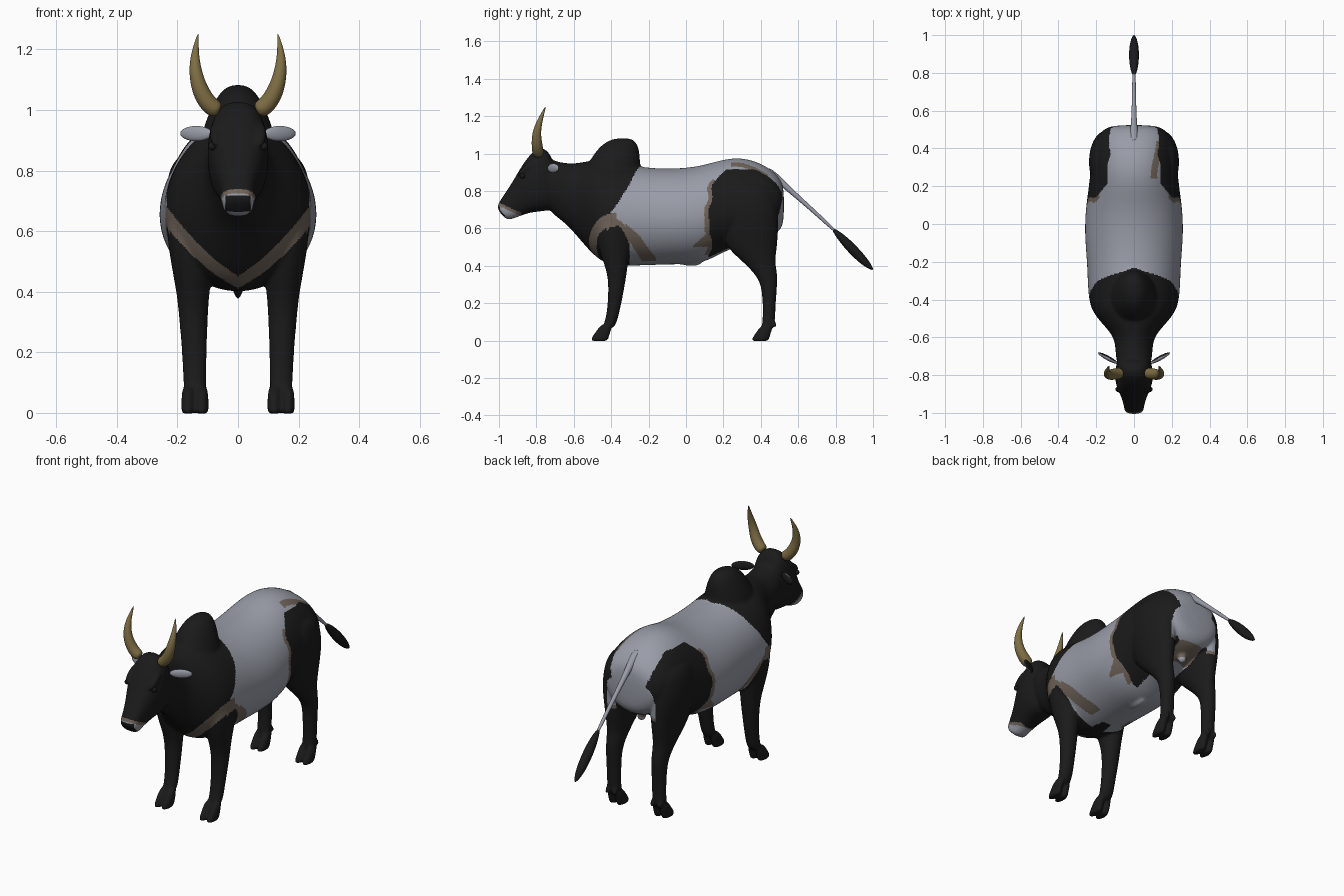
import bpy, bmesh, math
from mathutils import Vector, Matrix

if "Cube" in bpy.data.objects:
    bpy.data.objects.remove(bpy.data.objects["Cube"])


def material(name, rgb):
    m = bpy.data.materials.new(name)
    m.diffuse_color = (*rgb, 1)
    m.use_nodes = True
    m.node_tree.nodes["Principled BSDF"].inputs["Base Color"].default_value = m.diffuse_color
    return m


BLACK = material("black_coat", (0.0105, 0.0105, 0.0105))
GREY = material("grey_coat", (0.32, 0.335, 0.39))
BROWN = material("brown_coat", (0.165, 0.13, 0.105))
HORN = material("horn_tan", (0.21, 0.155, 0.058))


def loft(bm, rings):
    """Skin a list of point rings and cap both ends."""
    vs = [[bm.verts.new(p) for p in r] for r in rings]
    n = len(vs[0])
    for a, b in zip(vs, vs[1:]):
        for i in range(n):
            j = (i + 1) % n
            bm.faces.new((a[i], a[j], b[j], b[i]))
    bm.faces.new(vs[0])
    bm.faces.new(vs[-1])


def angles(n):
    return [2 * math.pi * i / n for i in range(n)]


def section(top, bot, w, mid, p=1.0, n=20):
    """Cross-section between a top and a bottom (y, z) point, widest at mid; p < 1 is boxier."""
    t, b = Vector((0, *top)), Vector((0, *bot))
    m = b.lerp(t, mid)
    ring = []
    for a in angles(n):
        c, s = (math.copysign(abs(f(a)) ** p, f(a)) for f in (math.cos, math.sin))
        ring.append(m + Vector((w * c, 0, 0)) + ((t - m) * s if s > 0 else (m - b) * s))
    return ring


def flat_ring(x, y, z, rx, ry, n=14):
    return [(x + rx * math.cos(a), y + ry * math.sin(a), z) for a in angles(n)]


def tube(bm, pts, ref, n=12):
    """Tapered tube through (x, y, z, radius) points."""
    P = [Vector(p[:3]) for p in pts]
    rings = []
    for i, p in enumerate(P):
        t = (P[min(i + 1, len(P) - 1)] - P[max(i - 1, 0)]).normalized()
        u = (ref - t * ref.dot(t)).normalized()
        v = t.cross(u)
        rings.append([p + (u * math.cos(a) + v * math.sin(a)) * pts[i][3] for a in angles(n)])
    loft(bm, rings)


def finish(name, bm, mats, subsurf=0):
    bmesh.ops.recalc_face_normals(bm, faces=bm.faces)
    me = bpy.data.meshes.new(name)
    bm.to_mesh(me)
    bm.free()
    for m in mats:
        me.materials.append(m)
    for p in me.polygons:
        p.use_smooth = True
    ob = bpy.data.objects.new(name, me)
    bpy.context.scene.collection.objects.link(ob)
    if subsurf:
        ob.modifiers.new("Subsurf", 'SUBSURF').levels = subsurf
        ob.modifiers["Subsurf"].render_levels = subsurf
    return ob


X, Y = Vector((1, 0, 0)), Vector((0, 1, 0))
bm = bmesh.new()

# trunk and neck: y, bottom z, top z, half width, height of widest point
trunk = [(-.76, .72, .99, .088, .87), (-.70, .665, .96, .098, .85), (-.64, .62, .95, .10, .81),
         (-.59, .565, .95, .115, .77), (-.54, .505, .96, .158, .73), (-.48, .44, .97, .213, .69),
         (-.42, .405, .965, .24, .67), (-.33, .395, .95, .248, .66), (-.20, .40, .925, .252, .66),
         (-.05, .405, .922, .266, .65), (.08, .405, .937, .26, .66), (.18, .46, .968, .245, .68),
         (.27, .50, .984, .235, .70), (.36, .53, .968, .225, .72), (.44, .55, .93, .21, .74),
         (.50, .58, .875, .17, .74), (.525, .63, .82, .11, .73)]
loft(bm, [section((y, t), (y, b), w, (m - b) / (t - b)) for y, b, t, w, m in trunk])

# head: top point, bottom point, half width
head = [((-.72, 1.01), (-.65, .77), .07), ((-.785, 1.045), (-.70, .70), .095),
        ((-.85, .98), (-.76, .69), .106), ((-.895, .907), (-.83, .685), .09),
        ((-.938, .832), (-.88, .668), .068), ((-.98, .77), (-.92, .652), .055),
        ((-1.008, .728), (-.95, .645), .053), ((-1.008, .70), (-.97, .655), .042)]
loft(bm, [section(t, b, w, .55, .8) for t, b, w in head])

# shoulder hump: y, z, half width, half length
hump = [(-.41, .82, .15, .19), (-.39, .92, .125, .152), (-.375, .98, .103, .132),
        (-.36, 1.03, .08, .112), (-.345, 1.07, .05, .075), (-.335, 1.083, .02, .03)]
loft(bm, [flat_ring(0, y, z, rx, ry) for y, z, rx, ry in hump])

# legs: x, y, z, half width, half depth
fore = [(.15, -.38, .78, .07, .09), (.155, -.385, .65, .086, .11), (.155, -.385, .55, .078, .10),
        (.151, -.38, .45, .064, .076), (.148, -.37, .38, .054, .058), (.147, -.37, .30, .048, .045),
        (.144, -.382, .20, .042, .038), (.143, -.395, .12, .040, .033), (.142, -.418, .06, .039, .036)]
hind = [(.13, .32, .86, .07, .13), (.145, .32, .79, .092, .165), (.148, .33, .68, .097, .172),
        (.147, .34, .58, .082, .157), (.145, .35, .50, .067, .142), (.145, .39, .42, .052, .087),
        (.143, .433, .35, .044, .060), (.143, .445, .29, .042, .043), (.142, .445, .20, .040, .036),
        (.142, .444, .12, .039, .034), (.142, .435, .06, .039, .036)]
for s in (-1, 1):
    for leg, hy in ((fore, -.42), (hind, .44)):
        loft(bm, [flat_ring(s * x, y, z, rx, ry) for x, y, z, rx, ry in leg])
        for dx in (-.023, .023):  # cloven hoof toes, and dewclaws behind
            x = s * (.142 + dx)
            loft(bm, [flat_ring(x, hy + dy, z, rx, ry) for dy, z, rx, ry in
                      ((0, .095, .018, .03), (-.022, .05, .023, .042),
                       (-.043, .008, .023, .05), (-.045, -.004, .022, .049))])
            if hy > 0:
                tube(bm, [(x, hy + .02, .11, .012), (x, hy + .032, .09, .014),
                          (x, hy + .04, .07, .008)], X)
    # brow ridge
    tube(bm, [(s * .07, -.80, .96, .014), (s * .08, -.85, .925, .02), (s * .072, -.90, .88, .014)], X)
# belly sheath and scrotum
tube(bm, [(0, -.06, .44, .03), (0, .03, .425, .032), (0, .09, .425, .02)], X)
tube(bm, [(0, .39, .60, .02), (0, .40, .54, .028), (0, .40, .50, .02)], X)

# fuse everything into one skin
body = finish("body", bm, [BLACK, GREY, BROWN], 2)
rm = body.modifiers.new("Remesh", 'REMESH')
rm.mode, rm.voxel_size = 'VOXEL', .0068
sm = body.modifiers.new("Smooth", 'SMOOTH')
sm.factor, sm.iterations = .5, 12
skin = bpy.data.meshes.new_from_object(body.evaluated_get(bpy.context.evaluated_depsgraph_get()))
body.modifiers.clear()
body.data = skin
skin.materials.clear()
for m in (BLACK, GREY, BROWN):
    skin.materials.append(m)


def coat(side, y, z):
    """Coat patch at a point: 0 black, 1 grey, 2 brown."""
    x = abs(side)
    wob = .010 * math.sin(25 * z + 1) + .005 * math.sin(50 * z + 9 * y)
    # muzzle ring around the black nose
    if y < -.88:
        lip = .738 - .45 * (y + 1)
        if y < -.96 and x < .042 and .665 < z < .716:
            return 0
        return 1 if z < lip - .018 else 2 if z < lip else 0
    # chest band, forelegs, neck and hump
    band = .452 + .6 * x + 1.6 * x * x
    low = band - .04 - .12 * x
    arch = .62 - 18 * (y + .38) ** 2
    if y < -.37 and z < .69 and low < z < band:
        return 2
    if y < -.30 and z < min(low, arch if y > -.425 else 1):
        return 0
    if (z < .405 and y < -.22) or (y < -.37 and x < .16 and z > low):
        return 0
    edge = -.245 - (.93 - z) * .63 if z < .93 else -.2
    if y < edge + wob * .4:
        return 0
    if y < -.30 and z < arch + .045 + wob:
        return 2
    # hindquarters
    if y > .18 and z < .50 and x > .07:
        return 0
    front = .128 + wob + 5.5 * max(0, z - .78) ** 2
    rump = .472 + .25 * (z - .58) if z > .57 else 1
    if z > .8:
        inner = .118 + .014 * math.sin(18 * y)
    else:
        inner = .075 + .2 * max(0, z - .6)
    if y > front and inner < x and z < .915 and (y < rump or x > .15):
        return 0
    if front - .022 < y <= front and x > .12 and z < .86:
        return 2
    if side > 0 and .24 < y < .44 and inner - .015 < x <= inner + .02 and z > .8:
        return 2
    if y > .3 and .53 < z < .58 + wob:
        return 2
    # brown patches low on the flanks
    if -.32 < y < -.16 and .425 < z < .62 - 1.2 * (y + .31) + 1.5 * wob and z > .56 - 1.6 * (y + .32):
        return 2
    if .04 < y < .16 and .49 + wob < z < .50 + .9 * (y - .03):
        return 2
    return 1


for p in skin.polygons:
    p.use_smooth = True
    p.material_index = coat(*p.center)

# horns
bm = bmesh.new()
for s in (-1, 1):
    tube(bm, [(s * x, y, z, r) for x, y, z, r in
              ((.06, -.79, .995, .028), (.09, -.792, 1.01, .032), (.119, -.797, 1.05, .03),
               (.136, -.80, 1.10, .025), (.143, -.79, 1.15, .019), (.141, -.772, 1.20, .011),
               (.131, -.75, 1.253, .002))], Y)
finish("horns", bm, [HORN], 2)

# ears: grey in front, black behind
bm = bmesh.new()
for s in (-1, 1):
    bmesh.ops.create_uvsphere(bm, u_segments=20, v_segments=12, radius=1, matrix=(
        Matrix.Translation((s * .138, -.71, .922)) @ Matrix.Rotation(s * .5, 4, 'Z')
        @ Matrix.Diagonal((.06, .012, .025, 1))))
bm.normal_update()
for f in bm.faces:
    f.material_index = 1 if f.normal.y > .25 else 0
finish("ears", bm, [GREY, BLACK])

# eyes
bm = bmesh.new()
for s in (-1, 1):
    bmesh.ops.create_uvsphere(bm, u_segments=14, v_segments=8, radius=.014,
                              matrix=Matrix.Translation((s * .085, -.875, .88)))
finish("eyes", bm, [BLACK])

# tail and its tuft
bm = bmesh.new()
tube(bm, [(0, .42, .91, .03), (0, .48, .875, .022), (0, .56, .80, .014), (0, .68, .695, .011),
          (0, .82, .565, .009)], X)
finish("tail", bm, [GREY], 1)
bm = bmesh.new()
tube(bm, [(0, .785, .597, .008), (0, .82, .562, .02), (0, .87, .51, .028), (0, .93, .447, .027),
          (0, .975, .402, .018), (0, 1.0, .378, .004)], X)
finish("tail_tuft", bm, [BLACK], 2)
